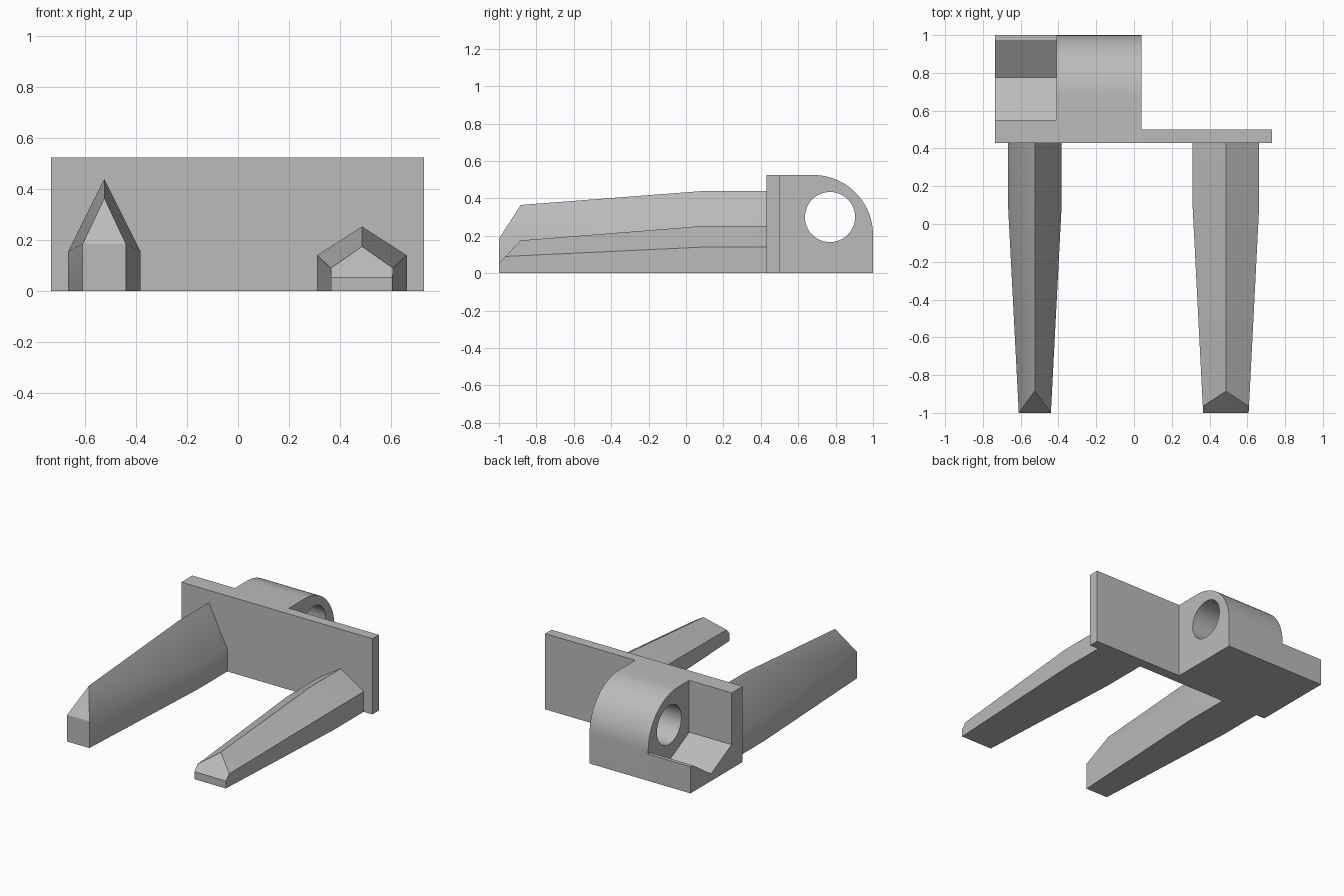
import bpy, bmesh, math
from mathutils import Vector

cube = bpy.data.objects.get("Cube")
if cube:
    bpy.data.objects.remove(cube, do_unlink=True)

# One plain grey for the whole bracket
grey = bpy.data.materials.new("plain_grey")
grey.use_nodes = True
colour = (0.5, 0.5, 0.5, 1)
grey.diffuse_color = colour
grey.node_tree.nodes["Principled BSDF"].inputs["Base Color"].default_value = colour


def finish(name, bm):
    bmesh.ops.recalc_face_normals(bm, faces=bm.faces[:])
    mesh = bpy.data.meshes.new(name)
    bm.to_mesh(mesh)
    bm.free()
    mesh.materials.append(grey)
    obj = bpy.data.objects.new(name, mesh)
    bpy.context.collection.objects.link(obj)
    bpy.ops.object.select_all(action="DESELECT")
    obj.select_set(True)
    bpy.context.view_layer.objects.active = obj
    bpy.ops.object.shade_smooth_by_angle(angle=math.radians(30))
    return obj


def extrude_profile(name, loops, x0, x1):
    """Fill closed (y, z) loops, later loops being holes, and extrude along x."""
    bm = bmesh.new()
    edges = []
    for loop in loops:
        verts = [bm.verts.new((x0, y, z)) for y, z in loop]
        edges += [bm.edges.new((v, verts[i - 1])) for i, v in enumerate(verts)]
    if len(loops) == 1:
        bm.faces.new(verts)
    else:
        bmesh.ops.triangle_fill(bm, edges=edges, use_beauty=True, normal=(1, 0, 0))
    ext = bmesh.ops.extrude_face_region(bm, geom=bm.faces[:])["geom"]
    moved = [g for g in ext if isinstance(g, bmesh.types.BMVert)]
    bmesh.ops.translate(bm, verts=moved, vec=(x1 - x0, 0, 0))
    return finish(name, bm)


def arc(cy, cz, r, start, end, n):
    return [(cy + r * math.cos(a), cz + r * math.sin(a))
            for a in (math.radians(start + (end - start) * i / n) for i in range(n + 1))]


def prong(name, apex_x, sections, tip_z, tip_rise):
    """Loft gabled sections (y, left, right, shoulder, apex), then slope the tip."""
    bm = bmesh.new()
    rings = []
    for y, xl, xr, shoulder, apex in sections:
        pts = [(xl, 0), (xr, 0), (xr, shoulder), (apex_x, apex), (xl, shoulder)]
        rings.append([bm.verts.new((x, y, z)) for x, z in pts])
    for a, b in zip(rings, rings[1:]):
        for i in range(5):
            bm.faces.new((a[i - 1], a[i], b[i], b[i - 1]))
    bm.faces.new(rings[0])
    bm.faces.new(rings[-1])
    geom = bm.verts[:] + bm.edges[:] + bm.faces[:]
    bmesh.ops.bisect_plane(bm, geom=geom, dist=1e-4, plane_co=(0, -1, tip_z),
                           plane_no=Vector((0, -tip_rise, 0.115)).normalized(),
                           clear_outer=True)
    rim = [e for e in bm.edges if e.is_boundary]
    bmesh.ops.holes_fill(bm, edges=rim, sides=0)
    return finish(name, bm)


FRONT, BACK, TOP = 0.43, 1.0, 0.525

# Thin side of the upright plate
extrude_profile("back_plate", [[(FRONT, 0), (0.5, 0), (0.5, TOP), (FRONT, TOP)]], 0.04, 0.73)

# Rounded hinge barrel with its through hole
barrel = [(FRONT, TOP), (FRONT, 0), (BACK, 0)] + arc(0.68, 0.205, 0.32, 0, 90, 24)
hole = arc(0.77, 0.3, 0.134, 0, 352.5, 47)
extrude_profile("hinge_barrel", [barrel, hole], -0.41, 0.04)

# Open pocket with a V-shaped floor and a low rear lip
pocket = [(FRONT, 0), (BACK, 0), (BACK, 0.185), (0.975, 0.185),
          (0.775, 0.05), (0.55, 0.166), (0.55, TOP), (FRONT, TOP)]
extrude_profile("hinge_pocket", [pocket], -0.735, -0.41)

# Two tapered prongs
prong("tall_prong", -0.525, [(FRONT, -0.667, -0.383, 0.155, 0.44),
                             (0.1, -0.667, -0.383, 0.155, 0.44),
                             (-1, -0.61, -0.44, 0.185, 0.356)], 0.185, 0.177)
prong("low_prong", 0.487, [(FRONT, 0.31, 0.663, 0.14, 0.253),
                           (0.1, 0.31, 0.663, 0.14, 0.253),
                           (-1, 0.366, 0.607, 0.088, 0.166)], 0.052, 0.123)
